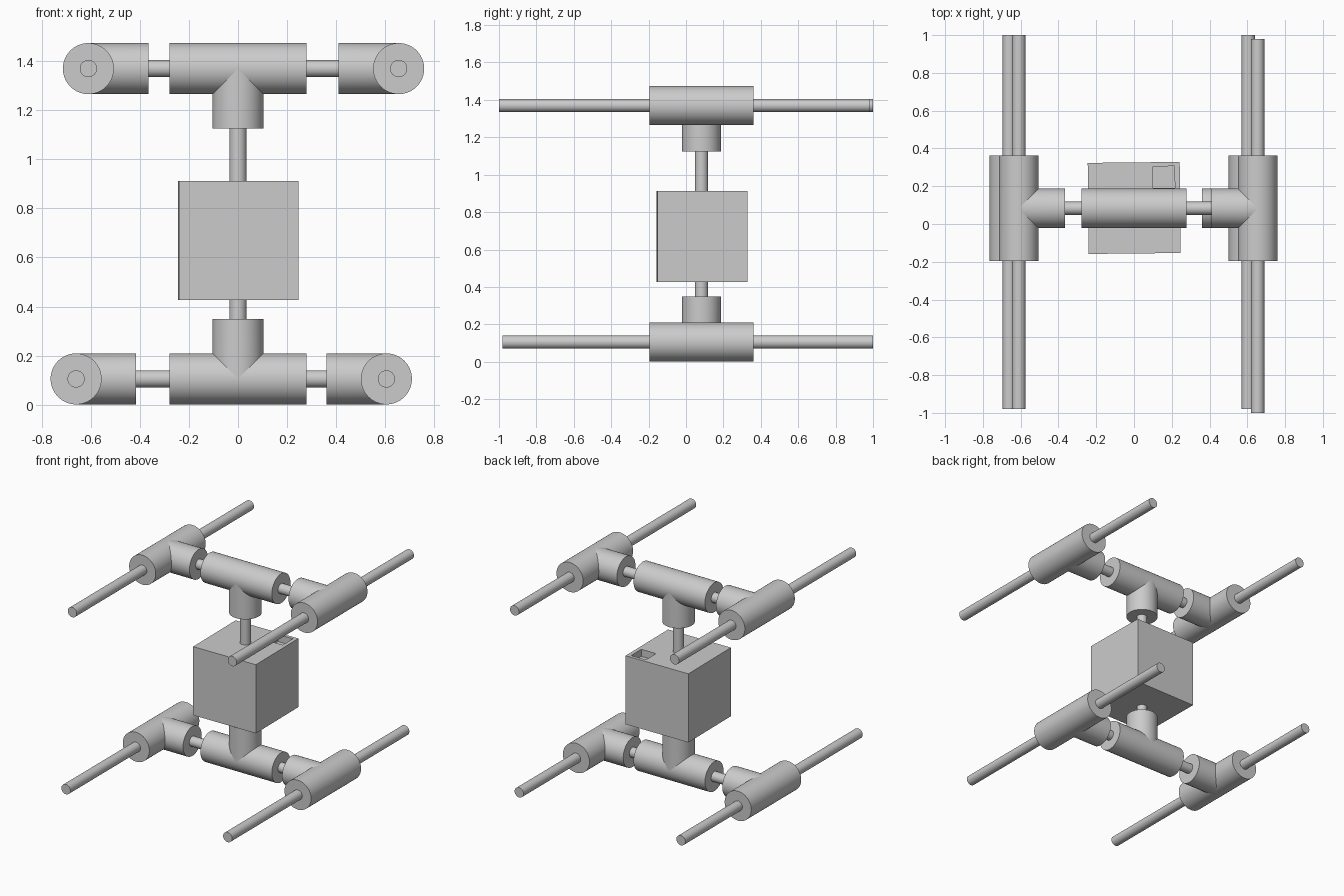
import bpy, bmesh, math
from mathutils import Vector, Matrix

if "Cube" in bpy.data.objects:
    bpy.data.objects.remove(bpy.data.objects["Cube"])

SEG = 64
R_TEE, R_ROD = 0.104, 0.035
HALF_RUN, BRANCH = 0.279, 0.245
YC = 0.083
Z_LOW, Z_HIGH = 0.105, 1.37
X, Y, Z = Vector((1, 0, 0)), Vector((0, 1, 0)), Vector((0, 0, 1))


def add_object(name, bm):
    bmesh.ops.recalc_face_normals(bm, faces=bm.faces)
    mesh = bpy.data.meshes.new(name)
    bm.to_mesh(mesh)
    bm.free()
    obj = bpy.data.objects.new(name, mesh)
    bpy.context.collection.objects.link(obj)
    return obj


def rod(name, start, end):
    start, end = Vector(start), Vector(end)
    turn = (end - start).to_track_quat('Z', 'Y').to_matrix().to_4x4()
    bm = bmesh.new()
    bmesh.ops.create_cone(bm, cap_ends=True, segments=32, radius1=R_ROD, radius2=R_ROD,
                          depth=(end - start).length,
                          matrix=Matrix.Translation((start + end) / 2) @ turn)
    return add_object(name, bm)


def tee(name, centre, run, branch):
    bm = bmesh.new()
    # main pipe along local x
    bmesh.ops.create_cone(bm, cap_ends=True, segments=SEG, radius1=R_TEE, radius2=R_TEE,
                          depth=2 * HALF_RUN, matrix=Matrix.Rotation(math.pi / 2, 4, 'Y'))
    # branch along local z, its root mitred onto the main pipe
    root, tip = [], []
    for i in range(SEG):
        a = 2 * math.pi * i / SEG
        x, y = R_TEE * math.cos(a), R_TEE * math.sin(a)
        root.append(bm.verts.new((x, y, abs(x))))
        tip.append(bm.verts.new((x, y, BRANCH)))
    for i in range(SEG):
        j = (i + 1) % SEG
        bm.faces.new((root[i], root[j], tip[j], tip[i]))
    bm.faces.new(tip)
    side = branch.cross(run)
    frame = Matrix((run, side, branch)).transposed().to_4x4()
    bm.transform(Matrix.Translation(centre) @ frame)
    return add_object(name, bm)


# Upper and lower frames: (name, height, left x, right x, branch direction, right rod ends)
levels = [("lower", Z_LOW, -0.66, 0.605, Z, (-0.98, 1.0)),
          ("upper", Z_HIGH, -0.61, 0.655, -Z, (-1.0, 0.98))]
for level, z, xl, xr, inward, right_ends in levels:
    tee(level + "_centre_tee", (0, YC, z), X, inward)
    rod(level + "_cross_rod", (xl, YC, z), (xr, YC, z))
    for side, x, inner, ends in (("left", xl, X, (-0.98, 1.0)),
                                 ("right", xr, -X, right_ends)):
        tee(f"{level}_{side}_tee", (x, YC, z), Y, inner)
        rod(f"{level}_{side}_rod", (x, ends[0], z), (x, ends[1], z))

# Upright rods between the box and the centre tees
rod("lower_upright_rod", (0, YC, Z_LOW), (0, YC, 0.45))
rod("upper_upright_rod", (0, YC, 0.89), (0, YC, Z_HIGH))


def block(name, centre, size):
    bm = bmesh.new()
    bmesh.ops.create_cube(bm, size=1, matrix=Matrix.Translation(centre)
                          @ Matrix.Rotation(math.radians(0.6), 4, 'Z')
                          @ Matrix.Diagonal((*size, 1)))
    return add_object(name, bm)


# Middle box with a small square pocket in its top
box = block("middle_box", (0.001, 0.085, 0.67), (0.487, 0.482, 0.485))
cutter = block("pocket_cutter", (0.158, 0.248, 0.9125), (0.115, 0.115, 0.10))
cut = box.modifiers.new("pocket", 'BOOLEAN')
cut.operation, cut.object, cut.solver = 'DIFFERENCE', cutter, 'EXACT'
bpy.context.view_layer.objects.active = box
bpy.ops.object.modifier_apply(modifier=cut.name)
bpy.data.objects.remove(cutter)

# Smooth pipes with sharp rims
bpy.ops.object.select_all(action='SELECT')
bpy.ops.object.shade_smooth_by_angle(angle=math.radians(30))
